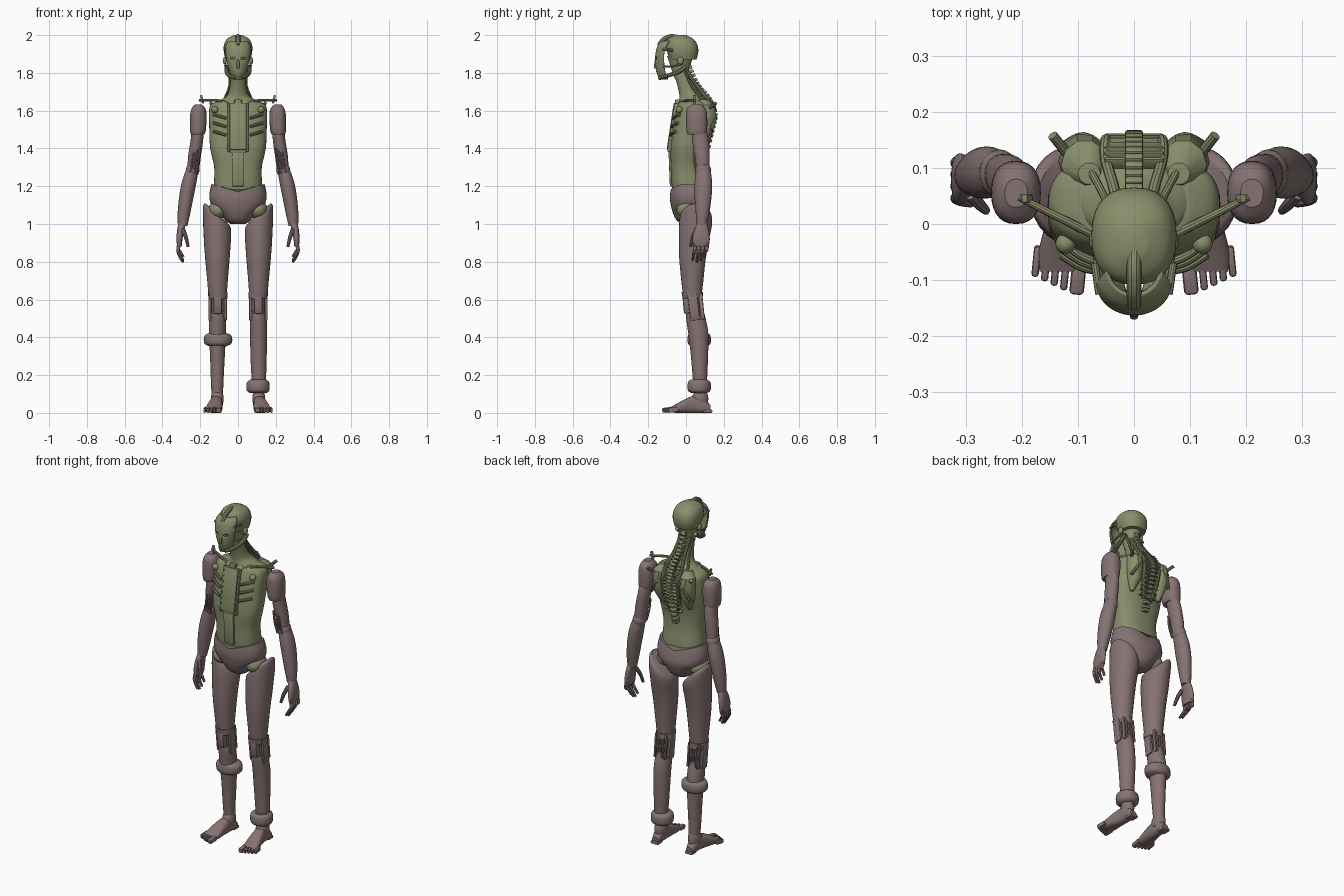
import bpy, bmesh, math
from mathutils import Vector, Euler

if "Cube" in bpy.data.objects:
    bpy.data.objects.remove(bpy.data.objects["Cube"])


def material(name, color):
    m = bpy.data.materials.new(name)
    m.use_nodes = True
    m.diffuse_color = color
    m.node_tree.nodes["Principled BSDF"].inputs["Base Color"].default_value = color
    return m


OLIVE = material("olive green", (0.25, 0.27, 0.145, 1))
MAUVE = material("dusty mauve", (0.24, 0.17, 0.17, 1))
SIDES = (("left", 1), ("right", -1))
parts = []


def finish(name, bm, mat):
    bmesh.ops.recalc_face_normals(bm, faces=bm.faces)
    mesh = bpy.data.meshes.new(name)
    bm.to_mesh(mesh)
    bm.free()
    mesh.materials.append(mat)
    ob = bpy.data.objects.new(name, mesh)
    bpy.context.collection.objects.link(ob)
    parts.append(ob)
    return ob


def spline(pts, steps):
    """Catmull-Rom interpolation through tuples of any length."""
    out = []
    for i in range(len(pts) - 1):
        a, b, c, d = (pts[max(0, min(len(pts) - 1, i + k))] for k in (-1, 0, 1, 2))
        for t in (j / steps for j in range(steps)):
            out.append([q + 0.5 * t * (r - p + t * (2*p - 5*q + 4*r - s + t * (3*(q - r) + s - p)))
                        for p, q, r, s in zip(a, b, c, d)])
    return out + [list(pts[-1])]


def loft(name, mat, secs, s=1, sides=28, square=1.0, steps=4, along="z", warp=None):
    """Rings given as (station, x min, x max, other min, other max)."""
    bm = bmesh.new()
    rings = []
    for h, x0, x1, y0, y1 in spline(secs, steps):
        ring = []
        for k in range(sides):
            a = math.tau * k / sides
            c, d = (math.copysign(abs(f) ** square, f) for f in (math.cos(a), math.sin(a)))
            x, o = (x0 + x1 + c * (x1 - x0)) / 2, (y0 + y1 + d * (y1 - y0)) / 2
            v = Vector((x, o, h) if along == "z" else (x, h, o))
            if warp:
                v.z += warp(v)
            v.x *= s
            ring.append(bm.verts.new(v))
        rings.append(ring)
    for r, q in zip(rings, rings[1:]):
        for k in range(sides):
            bm.faces.new((r[k], r[k - 1], q[k - 1], q[k]))
    bm.faces.new(rings[0])
    bm.faces.new(rings[-1])
    return finish(name, bm, mat)


def sym(z, half, y0, y1):
    return (z, -half, half, y0, y1)


def box(name, mat, loc, size, rot=(0, 0, 0), bevel=0.004):
    bm = bmesh.new()
    bmesh.ops.create_cube(bm, size=1)
    bmesh.ops.scale(bm, vec=size, verts=bm.verts)
    bmesh.ops.bevel(bm, geom=bm.edges[:], offset=min(bevel, min(size) * 0.4), segments=2,
                    affect="EDGES", profile=0.5)
    bmesh.ops.rotate(bm, matrix=Euler(rot).to_matrix(), verts=bm.verts)
    bmesh.ops.translate(bm, vec=loc, verts=bm.verts)
    return finish(name, bm, mat)


def ball(name, mat, loc, size):
    bm = bmesh.new()
    bmesh.ops.create_uvsphere(bm, u_segments=20, v_segments=12, radius=1)
    bmesh.ops.scale(bm, vec=size, verts=bm.verts)
    bmesh.ops.translate(bm, vec=loc, verts=bm.verts)
    return finish(name, bm, mat)


def tube(name, mat, pts, radius, s=1, tip=1.0, sides=10):
    """Round rod swept along a smooth path, tapering to tip."""
    path = [Vector((x * s, y, z)) for x, y, z in spline(pts, 5)]
    bm = bmesh.new()
    rings = []
    for i, p in enumerate(path):
        way = path[min(i + 1, len(path) - 1)] - path[max(i - 1, 0)]
        turn = way.to_track_quat("Z", "Y")
        r = radius * (1 + (tip - 1) * i / (len(path) - 1))
        rings.append([bm.verts.new(p + turn @ Vector((r * math.cos(a), r * math.sin(a), 0)))
                      for a in (math.tau * k / sides for k in range(sides))])
    for r, q in zip(rings, rings[1:]):
        for k in range(sides):
            bm.faces.new((r[k], r[k - 1], q[k - 1], q[k]))
    bm.faces.new(rings[0])
    bm.faces.new(rings[-1])
    return finish(name, bm, mat)


# Head: skull cap, crest, inner core
loft("skull_cap", OLIVE, [sym(1.87, .066, -.085, .055), sym(1.91, .075, -.1, .065),
     sym(1.95, .074, -.108, .06), sym(1.98, .058, -.095, .038), sym(2.0, .022, -.06, .0)], square=.85)
loft("skull_core", OLIVE, [sym(1.77, .035, -.06, .01), sym(1.83, .04, -.08, .02), sym(1.89, .055, -.1, .04)])
tube("head_crest", OLIVE, [(0, -.143, 1.945), (0, -.12, 1.975), (0, -.085, 1.992), (0, -.05, 1.99)], .013)

# Face mask: curved shell with open eye slots
bm = bmesh.new()
grid = []
for z, half, front in spline([(1.765, .025, -.14), (1.8, .044, -.155), (1.85, .058, -.162),
                              (1.9, .067, -.162), (1.945, .066, -.15), (1.97, .05, -.128)], 5):
    angles = [math.radians(5 * k) for k in range(-16, 17)]
    grid.append([bm.verts.new((half * math.sin(a), front + .055 * (1 - math.cos(a)), z)) for a in angles])
for r, q in zip(grid, grid[1:]):
    for k in range(len(r) - 1):
        mid = (r[k].co + q[k + 1].co) / 2
        if not (.014 < abs(mid.x) < .042 and 1.868 < mid.z < 1.882):
            bm.faces.new((r[k], r[k + 1], q[k + 1], q[k]))
mask = finish("face_mask", bm, OLIVE)
mask.modifiers.new("thickness", "SOLIDIFY").thickness = .007
box("nose", OLIVE, (0, -.161, 1.845), (.014, .014, .045), (-.12, 0, 0))
box("mouth", OLIVE, (0, -.155, 1.808), (.034, .008, .006), bevel=.002)
for side, s in SIDES:
    tube(side + "_jaw", OLIVE, [(.06, .0, 1.835), (.06, -.04, 1.805), (.045, -.1, 1.785), (.01, -.14, 1.773)], .011, s)
    tube(side + "_cheek_bar", OLIVE, [(.066, -.02, 1.85), (.066, -.07, 1.835), (.052, -.12, 1.835)], .006, s)
    tube(side + "_temple_bar", OLIVE, [(.07, -.07, 1.92), (.062, -.125, 1.925)], .007, s)
    ball(side + "_ear_hub", OLIVE, (.07 * s, -.03, 1.865), (.01, .018, .02))

# Neck and torso
loft("neck", OLIVE, [sym(1.6, .13, -.03, .13), sym(1.65, .1, -.035, .115), sym(1.68, .058, -.035, .085),
     sym(1.73, .043, -.045, .05), sym(1.8, .036, -.065, .015)])
loft("torso", OLIVE, [sym(1.14, .11, -.065, .1), sym(1.2, .126, -.076, .098), sym(1.3, .126, -.08, .085),
     sym(1.4, .147, -.083, .09), sym(1.5, .152, -.072, .115), sym(1.58, .154, -.06, .125),
     sym(1.63, .145, -.045, .125), sym(1.655, .1, -.03, .105)], sides=40, square=.8)
box("chest_plate", OLIVE, (0, -.069, 1.515), (.088, .03, .25), (-.15, 0, 0))
box("belly_plate", OLIVE, (0, -.079, 1.29), (.064, .02, .18), (.04, 0, 0))
box("belly_clasp", OLIVE, (0, -.083, 1.385), (.08, .02, .02))
box("throat_block", OLIVE, (0, -.045, 1.635), (.035, .025, .05))
for side, s in SIDES:
    box(side + "_chest_rail", OLIVE, (.05 * s, -.066, 1.51), (.01, .03, .26), (-.15, 0, 0))
    for k in range(3):
        tube(f"{side}_chest_slat_{k}", OLIVE, [(.064, -.069 - .007 * k, 1.56 - .045 * k),
             (.095, -.056 - .01 * k, 1.57 - .045 * k), (.13, -.03 - .012 * k, 1.58 - .045 * k)], .008, s)
    ball(side + "_chest_knob", OLIVE, (.122 * s, -.035, 1.605), (.018, .018, .018))
    tube(side + "_collar_bar", OLIVE, [(.05, -.03, 1.64), (.12, .005, 1.655), (.205, .048, 1.655)], .009, s, .7)
    box(side + "_collar_prong", OLIVE, (.19 * s, .045, 1.66), (.012, .016, .045), (0, .25 * s, 0))
    tube(side + "_back_prong", OLIVE, [(.115, .12, 1.61), (.145, .158, 1.64)], .009, s)
    loft(side + "_shoulder_blade", OLIVE, [(1.43, .08, .1, .08, .1), (1.5, .05, .125, .06, .148),
         (1.58, .042, .135, .06, .162), (1.63, .045, .13, .06, .15), (1.66, .06, .1, .07, .11)],
         s, sides=10, steps=1)
    tube(side + "_back_ridge", OLIVE, [(.05, .13, 1.6), (.09, .155, 1.57), (.13, .135, 1.5)], .009, s)
    tube(side + "_neck_cable", OLIVE, [(.028, .005, 1.81), (.035, .06, 1.73), (.05, .115, 1.66), (.05, .15, 1.6),
         (.045, .135, 1.5), (.025, .108, 1.4)], .01, s)
    tube(side + "_neck_tendon", OLIVE, [(.045, -.01, 1.83), (.045, .03, 1.73), (.08, .1, 1.645)], .007, s)

# Spine: stacked vertebrae with cross ribs
spine = spline([(0, .01, 1.84), (0, .055, 1.74), (0, .12, 1.66), (0, .15, 1.58), (0, .128, 1.47), (0, .095, 1.34)], 5)
for i, p in enumerate(spine):
    a, b = spine[max(i - 1, 0)], spine[min(i + 1, len(spine) - 1)]
    lean = math.atan2(a[1] - b[1], a[2] - b[2])
    box(f"vertebra_{i}", OLIVE, p, (.032, .034, .017), (-lean, 0, 0))
    if 1.39 < p[2] < 1.68:
        box(f"spine_rib_{i}", OLIVE, p, (.105, .022, .008), (-lean, 0, 0), .003)

# Pelvis, cut low at the belly and high at the hips
loft("pelvis", MAUVE, [sym(1.0, .04, -.02, .07), sym(1.02, .068, -.05, .1), sym(1.06, .1, -.07, .12),
     sym(1.1, .14, -.08, .13), sym(1.14, .152, -.085, .125), sym(1.19, .14, -.083, .112)], sides=36, square=.9,
     warp=lambda v: (abs(v.x) * .3 - .02) * max(0, (v.z - 1.1) / .09))

for side, s in SIDES:
    # Thigh and hip
    ball(side + "_hip_joint", OLIVE, (.105 * s, .02, 1.075), (.052, .07, .05))
    loft(side + "_thigh", MAUVE, [(.64, .058, .158, -.018, .085), (.7, .054, .163, -.025, .092),
         (.82, .044, .174, -.036, .105), (.93, .037, .182, -.038, .125), (1.0, .036, .186, -.036, .138),
         (1.04, .04, .184, -.03, .135), (1.055, .06, .17, -.01, .115)], s,
         warp=lambda v: (v.x - .11) * .8 * max(0, (v.z - .9) / .14))
    # Knee: core, front guard, side struts, rear slats
    loft(side + "_knee_core", MAUVE, [(.46, .08, .14, .02, .08), (.66, .075, .14, .0, .075)], s, steps=1)
    box(side + "_knee_guard", MAUVE, (.108 * s, .005, .575), (.045, .04, .1), (.1, 0, 0), .01)
    loft(side + "_knee_cuff", MAUVE, [(.605, .056, .156, -.018, .088), (.64, .056, .16, -.024, .09)], s, steps=1)
    for k, x in enumerate((.067, .149)):
        box(f"{side}_knee_strut_{k}", MAUVE, (x * s, .04, .565), (.015, .05, .15), (.12, 0, 0))
    for k in range(5):
        box(f"{side}_knee_slat_{k}", MAUVE, ((.076 + .016 * k) * s, .082, .565), (.01, .022, .14), (.1, 0, 0))
    # Shin with one padded ring, set at a different height on each leg
    slim = .004 if s < 0 else 0
    loft(side + "_shin", MAUVE, [(.09, .08, .14, .045, .11), (.18, .072 + slim, .148 - slim, .036, .112),
         (.3, .066 + slim, .152 - slim, .026, .117), (.42, .064, .154, .012, .118),
         (.49, .064, .152, .002, .106), (.53, .07, .148, .0, .096)], s)
    ring, grow = (.14, 0) if s > 0 else (.388, .012)
    loft(side + "_padded_ring", MAUVE, [(ring - .036, .065, .15, .03, .11), (ring - .02, .046 - grow, .166 + grow, .01, .13),
         (ring + .02, .046 - grow, .166 + grow, .01, .13), (ring + .036, .065, .15, .025, .112)], s)
    # Foot and toes
    loft(side + "_ankle", MAUVE, [(.04, .08, .14, .03, .115), (.08, .076, .144, .03, .118), (.11, .082, .138, .045, .11)], s)
    loft(side + "_foot", MAUVE, [(-.085, .09, .168, .005, .03), (-.05, .083, .17, 0, .048), (0, .082, .158, .0, .075),
         (.05, .082, .145, 0, .09), (.1, .084, .14, 0, .07), (.13, .092, .132, .0, .04)], s, along="y", square=.8)
    box(side + "_heel_plate", MAUVE, (.112 * s, .115, .009), (.05, .05, .018), bevel=.008)
    for k in range(5):
        big = .026 if k == 0 else .013
        x, y = .1 + .017 * k + (.006 if k else 0), -.098 + .008 * k
        box(f"{side}_toe_{k}", MAUVE, (x * s, y, .016), (big, .055, .026), (.12, 0, .1 * s), .007)

    # Arm: shoulder cap, upper arm, elbow rods, forearm
    loft(side + "_shoulder_cap", MAUVE, [(1.475, .178, .25, .008, .108), (1.5, .17, .254, .002, .112),
         (1.57, .166, .254, .0, .112), (1.61, .172, .246, .005, .105), (1.632, .19, .23, .03, .08)], s, square=.85)
    loft(side + "_upper_arm", MAUVE, [(1.27, .208, .268, .055, .125), (1.36, .196, .264, .045, .125),
         (1.45, .184, .25, .032, .12), (1.52, .185, .245, .03, .1)], s)
    for k, x in enumerate((.208, .224, .24)):
        tube(f"{side}_elbow_rod_{k}", MAUVE, [(x - .008, .048, 1.4), (x, .045, 1.34), (x + .012, .056, 1.27)], .006, s)
    ball(side + "_elbow", MAUVE, (.24 * s, .09, 1.285), (.036, .043, .04))
    loft(side + "_forearm", MAUVE, [(.99, .268, .318, .058, .11), (1.05, .254, .32, .052, .122), (1.14, .236, .312, .046, .135),
         (1.22, .22, .298, .046, .138), (1.285, .21, .276, .052, .13)], s)
    # Hand
    loft(side + "_palm", MAUVE, [(.88, .298, .322, .04, .12), (.92, .294, .326, .034, .126), (.97, .284, .322, .045, .12),
         (1.01, .275, .314, .062, .108)], s, square=.85)
    for k in range(4):
        y, drop = .05 + .021 * k, (.01, 0, .008, .028)[k]
        tube(f"{side}_finger_{k}", MAUVE, [(.31, y, .9), (.318, y - .004, .862), (.309, y - .01, .83 + drop),
             (.29, y - .014, .798 + drop)], .011, s, .6)
    tube(side + "_thumb", MAUVE, [(.292, .055, .97), (.276, .036, .93), (.264, .024, .88)], .013, s, .6)

# Smooth shading with sharp creases kept
for ob in bpy.context.selected_objects:
    ob.select_set(False)
for ob in parts:
    ob.select_set(True)
bpy.context.view_layer.objects.active = parts[0]
bpy.ops.object.shade_smooth_by_angle(angle=math.radians(35))
